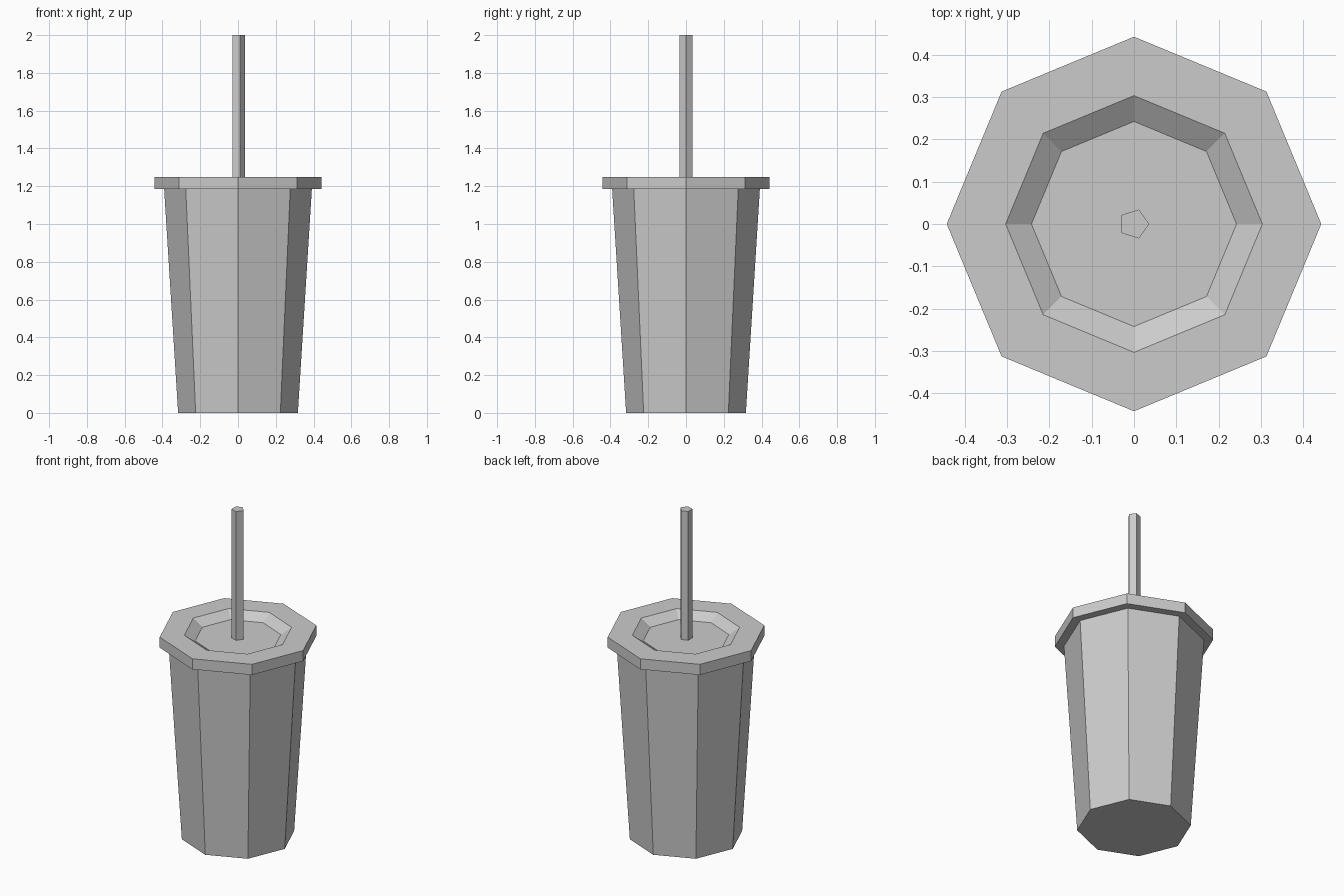
import bpy, bmesh
from math import cos, sin, tau

if "Cube" in bpy.data.objects:
    bpy.data.objects.remove(bpy.data.objects["Cube"])


def lathe(name, profile, sides):
    """Revolve (radius, z) points into a flat-sided solid, capped at both ends."""
    bm = bmesh.new()
    rings = [[bm.verts.new((r * cos(tau * i / sides), r * sin(tau * i / sides), z))
              for i in range(sides)] for r, z in profile]
    for a, b in zip(rings, rings[1:]):
        for i in range(sides):
            j = (i + 1) % sides
            bm.faces.new((a[i], a[j], b[j], b[i]))
    bm.faces.new(rings[0][::-1])
    bm.faces.new(rings[-1])
    bmesh.ops.recalc_face_normals(bm, faces=bm.faces[:])
    mesh = bpy.data.meshes.new(name)
    bm.to_mesh(mesh)
    bm.free()
    obj = bpy.data.objects.new(name, mesh)
    bpy.context.collection.objects.link(obj)
    return obj


CUP_TOP, LID_TOP, LID_FLOOR = 1.185, 1.25, 1.21

# Tapered octagonal cup
lathe("cup", [(0.317, 0), (0.391, CUP_TOP)], 8)

# Overhanging lid with a sloped recess in the top
lathe("lid", [(0.442, CUP_TOP), (0.442, LID_TOP),
              (0.303, LID_TOP), (0.242, LID_FLOOR)], 8)

# Five-sided straw standing on the recess floor
lathe("straw", [(0.036, LID_FLOOR), (0.036, 2.0)], 5)
